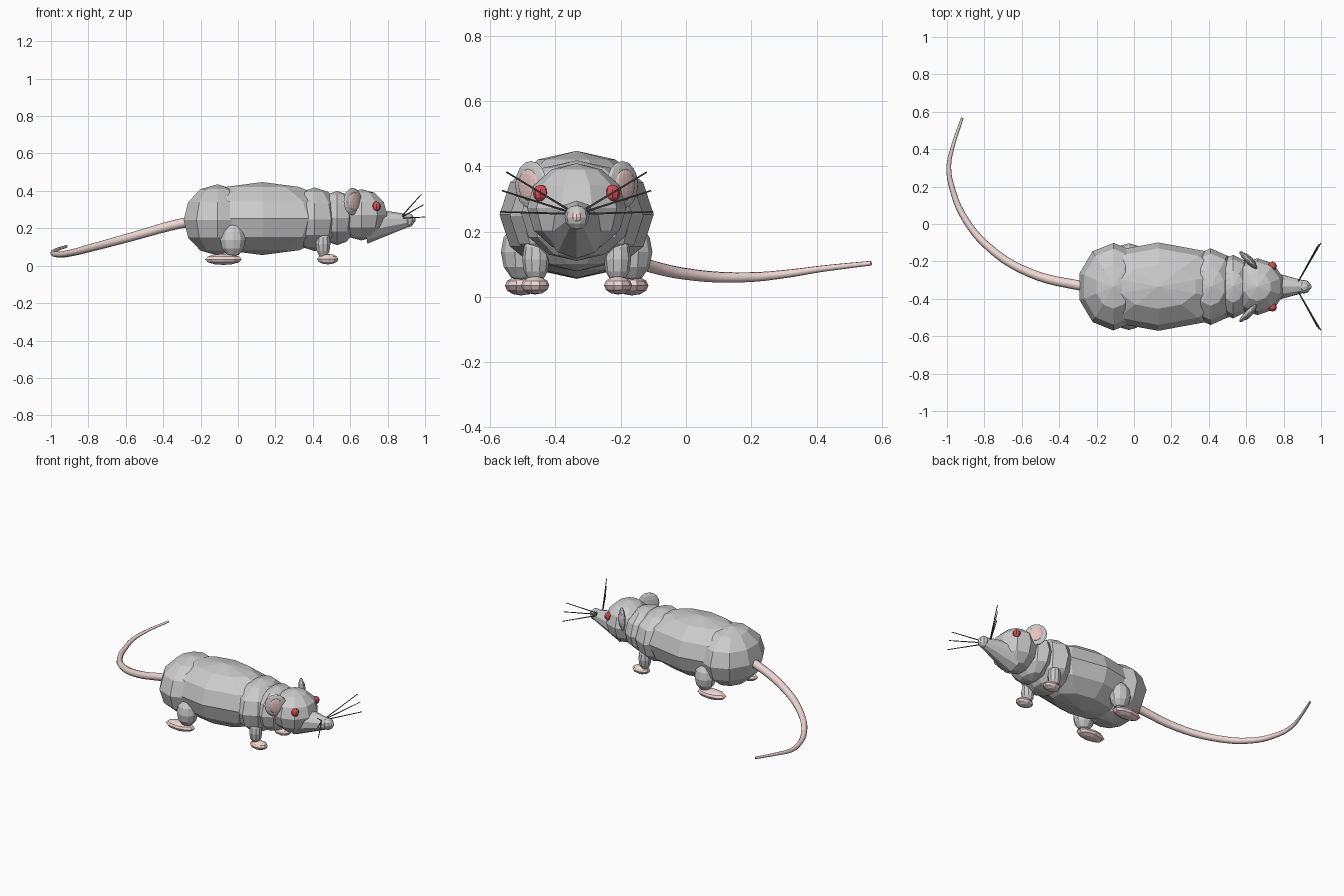
import bpy, bmesh
from math import radians
from mathutils import Vector, Matrix

if "Cube" in bpy.data.objects:
    bpy.data.objects.remove(bpy.data.objects["Cube"])

YC = -0.335  # centre line of the body


def material(name, color):
    m = bpy.data.materials.new(name)
    m.diffuse_color = (*color, 1)
    m.use_nodes = True
    m.node_tree.nodes["Principled BSDF"].inputs["Base Color"].default_value = m.diffuse_color
    return m


PINK = material("skin_pink", (0.86, 0.68, 0.65))
EAR_PINK = material("ear_pink", (0.78, 0.55, 0.53))
RED = material("eye_red", (0.7, 0.08, 0.1))
DARK = material("whisker_dark", (0.12, 0.12, 0.12))


def finish(name, bm, mat=None):
    me = bpy.data.meshes.new(name)
    bm.to_mesh(me)
    bm.free()
    ob = bpy.data.objects.new(name, me)
    bpy.context.collection.objects.link(ob)
    if mat:
        me.materials.append(mat)
    return ob


def ellipsoid(name, c, r, mat=None, seg=10, rings=6, yaw=0):
    """Faceted ellipsoid; y of the centre is an offset from the centre line."""
    bm = bmesh.new()
    M = (Matrix.Translation((c[0], YC + c[1], c[2]))
         @ Matrix.Rotation(radians(yaw), 4, 'Z') @ Matrix.Diagonal((*r, 1)))
    bmesh.ops.create_uvsphere(bm, u_segments=seg, v_segments=rings, radius=1, matrix=M)
    return finish(name, bm, mat)


def cone(name, a, b, r1, r2, sides, mat=None):
    a, b = Vector(a) + Vector((0, YC, 0)), Vector(b) + Vector((0, YC, 0))
    d = b - a
    bm = bmesh.new()
    M = Matrix.Translation((a + b) / 2) @ d.to_track_quat('Z', 'Y').to_matrix().to_4x4()
    bmesh.ops.create_cone(bm, cap_ends=True, segments=sides, radius1=r1,
                          radius2=r2, depth=d.length, matrix=M)
    return finish(name, bm, mat)


# Body masses along the spine
ellipsoid("rump", (-0.11, 0, 0.245), (0.19, 0.234, 0.19))
ellipsoid("torso", (0.13, 0, 0.252), (0.42, 0.236, 0.195))
ellipsoid("shoulders", (0.41, 0, 0.248), (0.15, 0.205, 0.17))
ellipsoid("neck", (0.53, 0, 0.255), (0.11, 0.17, 0.145))
ellipsoid("head", (0.66, 0, 0.272), (0.145, 0.152, 0.137))

# Snout and nose
cone("snout", (0.68, 0, 0.215), (0.91, 0, 0.242), 0.098, 0.034, 10)
ellipsoid("snout_tip", (0.91, 0, 0.243), (0.035, 0.037, 0.038), seg=10)
ellipsoid("nose", (0.934, 0, 0.245), (0.016, 0.017, 0.018), PINK, 8)

# Paired parts
for s, side in ((-1, "right"), (1, "left")):
    ellipsoid(f"eye_{side}", (0.74, s * 0.11, 0.317), (0.024, 0.024, 0.026), RED, 8)
    # Ears: thin discs facing forward and outward
    ellipsoid(f"ear_{side}", (0.613, s * 0.14, 0.343), (0.017, 0.068, 0.073),
              seg=12, rings=8, yaw=s * 45)
    ellipsoid(f"inner_ear_{side}", (0.622, s * 0.149, 0.343), (0.010, 0.042, 0.048),
              EAR_PINK, 12, 8, s * 45)
    # Legs and feet
    ellipsoid(f"hind_leg_{side}", (-0.027, s * 0.17, 0.137), (0.07, 0.062, 0.09))
    ellipsoid(f"hind_foot_{side}", (-0.078, s * 0.17, 0.034), (0.103, 0.05, 0.03), PINK)
    ellipsoid(f"front_leg_{side}", (0.455, s * 0.125, 0.115), (0.041, 0.042, 0.075))
    ellipsoid(f"front_foot_{side}", (0.48, s * 0.127, 0.035), (0.06, 0.043, 0.028), PINK)
    # Whiskers
    for i, (x, y, z) in enumerate(((0.98, 0.215, 0.382), (0.99, 0.228, 0.325), (1.0, 0.234, 0.26))):
        cone(f"whisker_{side}_{i + 1}", (0.88, s * 0.03, 0.27 - 0.008 * i),
             (x, s * y, z), 0.0035, 0.0025, 5, DARK)

# Tapering tail sweeping behind the body
path = [(-0.22, -0.335, 0.24), (-0.31, -0.325, 0.225), (-0.56, -0.26, 0.157),
        (-0.77, -0.13, 0.1), (-0.905, 0.03, 0.066), (-0.972, 0.19, 0.06),
        (-0.99, 0.305, 0.07), (-0.97, 0.41, 0.085), (-0.918, 0.567, 0.103)]
cu = bpy.data.curves.new("tail", 'CURVE')
cu.dimensions = '3D'
cu.bevel_depth = 0.029
cu.bevel_resolution = 2
cu.resolution_u = 5
cu.use_fill_caps = True
sp = cu.splines.new('BEZIER')
sp.bezier_points.add(len(path) - 1)
for i, (p, co) in enumerate(zip(sp.bezier_points, path)):
    p.co = co
    p.handle_left_type = p.handle_right_type = 'AUTO'
    p.radius = 1 - 0.75 * i / (len(path) - 1)
cu.materials.append(PINK)
bpy.context.collection.objects.link(bpy.data.objects.new("tail", cu))
